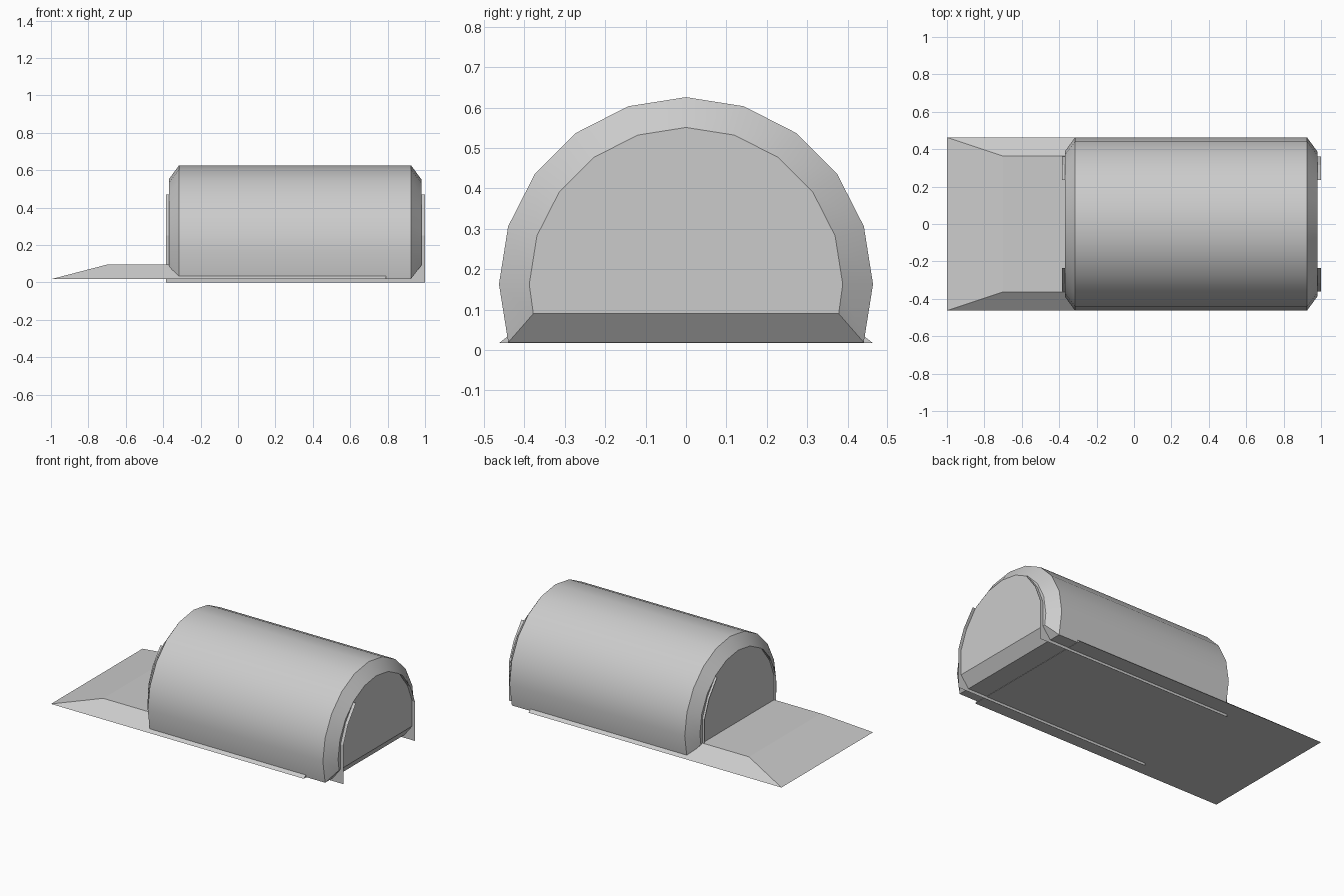
import bpy, math

if "Cube" in bpy.data.objects:
    bpy.data.objects.remove(bpy.data.objects["Cube"])


def make(name, verts, faces, smooth=False):
    mesh = bpy.data.meshes.new(name)
    mesh.from_pydata(verts, [], faces)
    mesh.update()
    obj = bpy.data.objects.new(name, mesh)
    bpy.context.collection.objects.link(obj)
    if smooth:
        bpy.ops.object.select_all(action='DESELECT')
        bpy.context.view_layer.objects.active = obj
        obj.select_set(True)
        bpy.ops.object.shade_smooth_by_angle(angle=math.radians(30))
    return obj


def loft(name, rings, capped=True, closed=True, smooth=False):
    """Bridge successive rings of points running along +x."""
    n = len(rings[0])
    verts = [p for ring in rings for p in ring]
    faces = []
    for r in range(len(rings) - 1):
        for i in range(n if closed else n - 1):
            j = (i + 1) % n
            a, b = r * n, (r + 1) * n
            faces.append((a + i, b + i, b + j, a + j))
    if capped:
        faces.append(tuple(range(n)))
        faces.append(tuple(reversed(range((len(rings) - 1) * n, len(rings) * n))))
    return make(name, verts, faces, smooth)


# Barrel shelter: 20-sided arch, cut flat at the bottom, with bevelled ends
CENTRE_Z = 0.163


def arch(x, radius, bottom_y, bottom_z):
    pts = [(x, bottom_y, bottom_z)]
    for k in range(11):
        a = math.radians(18 * k)
        pts.append((x, radius * math.cos(a), CENTRE_Z + radius * math.sin(a)))
    pts.append((x, -bottom_y, bottom_z))
    return pts


loft("barrel_shelter", [
    arch(-0.37, 0.388, 0.378, 0.09),
    arch(-0.315, 0.463, 0.44, 0.019),
    arch(0.925, 0.463, 0.44, 0.019),
    arch(0.98, 0.388, 0.378, 0.09)], smooth=True)

# Low base that slopes down to an entrance ramp
B, T, W, V = 0.017, 0.095, 0.463, 0.363
make("base_ramp",
     [(-1, -W, B), (-1, W, B), (0.79, W, B), (0.79, -W, B),
      (-0.7, -V, T), (-0.7, V, T), (0.79, V, T), (0.79, -V, T)],
     [(0, 1, 2, 3), (4, 7, 6, 5), (0, 4, 5, 1),
      (1, 5, 6, 2), (2, 6, 7, 3), (3, 7, 4, 0)])

# Thin inner wall liners whose edges poke out at both ends
liner = [(0.362, 0.0), (0.362, 0.25), (0.315, 0.365), (0.235, 0.47)]
for side, label in ((-1, "front"), (1, "back")):
    loft(label + "_wall_liner",
         [[(x, side * y, z) for y, z in liner[::-side]] for x in (-0.385, 1.0)],
         capped=False, closed=False)
